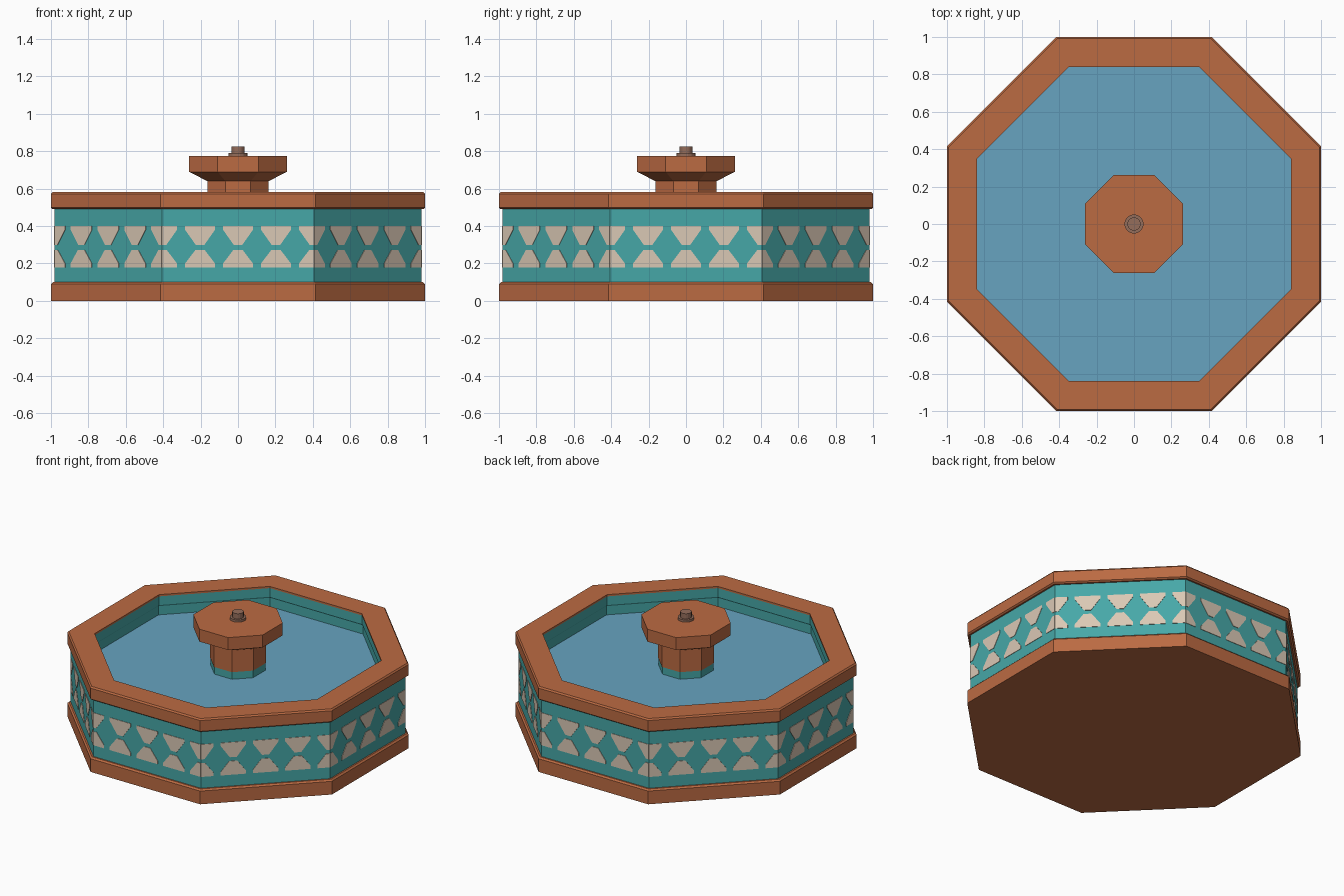
import bpy, bmesh, math
from mathutils import Matrix, Vector

if "Cube" in bpy.data.objects:
    bpy.data.objects.remove(bpy.data.objects["Cube"])


def material(name, rgb):
    m = bpy.data.materials.new(name)
    m.diffuse_color = (*rgb, 1.0)
    m.use_nodes = True
    m.node_tree.nodes["Principled BSDF"].inputs["Base Color"].default_value = m.diffuse_color
    return m


TERRACOTTA = material("terracotta", (0.50, 0.145, 0.055))
TEAL = material("teal", (0.062, 0.39, 0.39))
CREAM = material("cream", (0.70, 0.58, 0.46))
WATER = material("water_blue", (0.135, 0.37, 0.53))
METAL = material("nozzle_brown", (0.30, 0.155, 0.105))


def finish(name, bm, mat):
    bmesh.ops.recalc_face_normals(bm, faces=bm.faces)
    mesh = bpy.data.meshes.new(name)
    bm.to_mesh(mesh)
    bm.free()
    mesh.materials.append(mat)
    ob = bpy.data.objects.new(name, mesh)
    bpy.context.collection.objects.link(ob)
    return ob


def lathe(name, profile, mat, n=8, caps=True, loop=False):
    """Sweep (apothem, z) points round an n-sided prism; caps or a closed ring."""
    bm = bmesh.new()
    k = 1 / math.cos(math.pi / n)
    rings = []
    for r, z in profile:
        angs = [2 * math.pi * (i + 0.5) / n for i in range(n)]
        rings.append([bm.verts.new((r * k * math.cos(a), r * k * math.sin(a), z)) for a in angs])
    pairs = list(zip(rings, rings[1:]))
    if loop:
        pairs.append((rings[-1], rings[0]))
    for a, b in pairs:
        for i in range(n):
            j = (i + 1) % n
            bm.faces.new((a[i], a[j], b[j], b[i]))
    if caps and not loop:
        bm.faces.new(rings[0])
        bm.faces.new(rings[-1])
    return finish(name, bm, mat)


# Basin: solid plinth, tiled wall, coping rim, inner lining
lathe("plinth", [(1.0, 0), (1.0, 0.09), (0.99, 0.10), (0.90, 0.10)], TERRACOTTA)
lathe("basin_wall", [(0.98, 0.10), (0.98, 0.495), (0.87, 0.495), (0.87, 0.10)], TEAL, loop=True)
lathe("coping_rim", [(0.99, 0.49), (1.0, 0.498), (1.0, 0.572), (0.992, 0.582),
                     (0.84, 0.582), (0.84, 0.57), (0.86, 0.57), (0.86, 0.49)], TERRACOTTA, loop=True)
lathe("inner_lining", [(0.842, 0.57), (0.842, 0.51), (0.848, 0.50), (0.848, 0.40),
                       (0.875, 0.40), (0.875, 0.57)], TEAL, loop=True)

# Water surface
lathe("water", [(0.85, 0.42), (0.85, 0.44)], WATER)

# Centre pedestal and bowl
lathe("pedestal_foot", [(0.16, 0.40), (0.16, 0.49)], TEAL)
lathe("pedestal", [(0.163, 0.49), (0.163, 0.645)], TERRACOTTA)
lathe("bowl", [(0.163, 0.64), (0.262, 0.69), (0.262, 0.775)], TERRACOTTA)

# Nozzle
lathe("nozzle_collar", [(0.05, 0.77), (0.05, 0.79)], METAL, n=16)
lathe("nozzle", [(0.035, 0.785), (0.035, 0.825)], METAL, n=16)

# Painted wedges: four repeats per side, halves meeting at the corners
HALF = 0.98 * math.tan(math.pi / 8)
PITCH = HALF / 2
UPPER = [(0.08, 0.40), (0.08, 0.38), (0.022, 0.298)]
LOWER = [(0.08, 0.178), (0.08, 0.20), (0.025, 0.272)]
bm = bmesh.new()
for side in range(8):
    rot = Matrix.Rotation(side * math.pi / 4, 4, 'Z')
    for c in range(-2, 3):
        for shape in (UPPER, LOWER):
            outline = [(w, z) for w, z in shape] + [(-w, z) for w, z in reversed(shape)]
            pts = [(max(-HALF, min(HALF, c * PITCH + w)), z) for w, z in outline]
            # drop points that coincide after clipping at the corner
            pts = list(dict.fromkeys(pts))
            front = [bm.verts.new(rot @ Vector((x, -0.983, z))) for x, z in pts]
            back = [bm.verts.new(rot @ Vector((x, -0.979, z))) for x, z in pts]
            bm.faces.new(front)
            bm.faces.new(back)
            for i in range(len(pts)):
                j = (i + 1) % len(pts)
                bm.faces.new((front[i], front[j], back[j], back[i]))
finish("wall_pattern", bm, CREAM)
